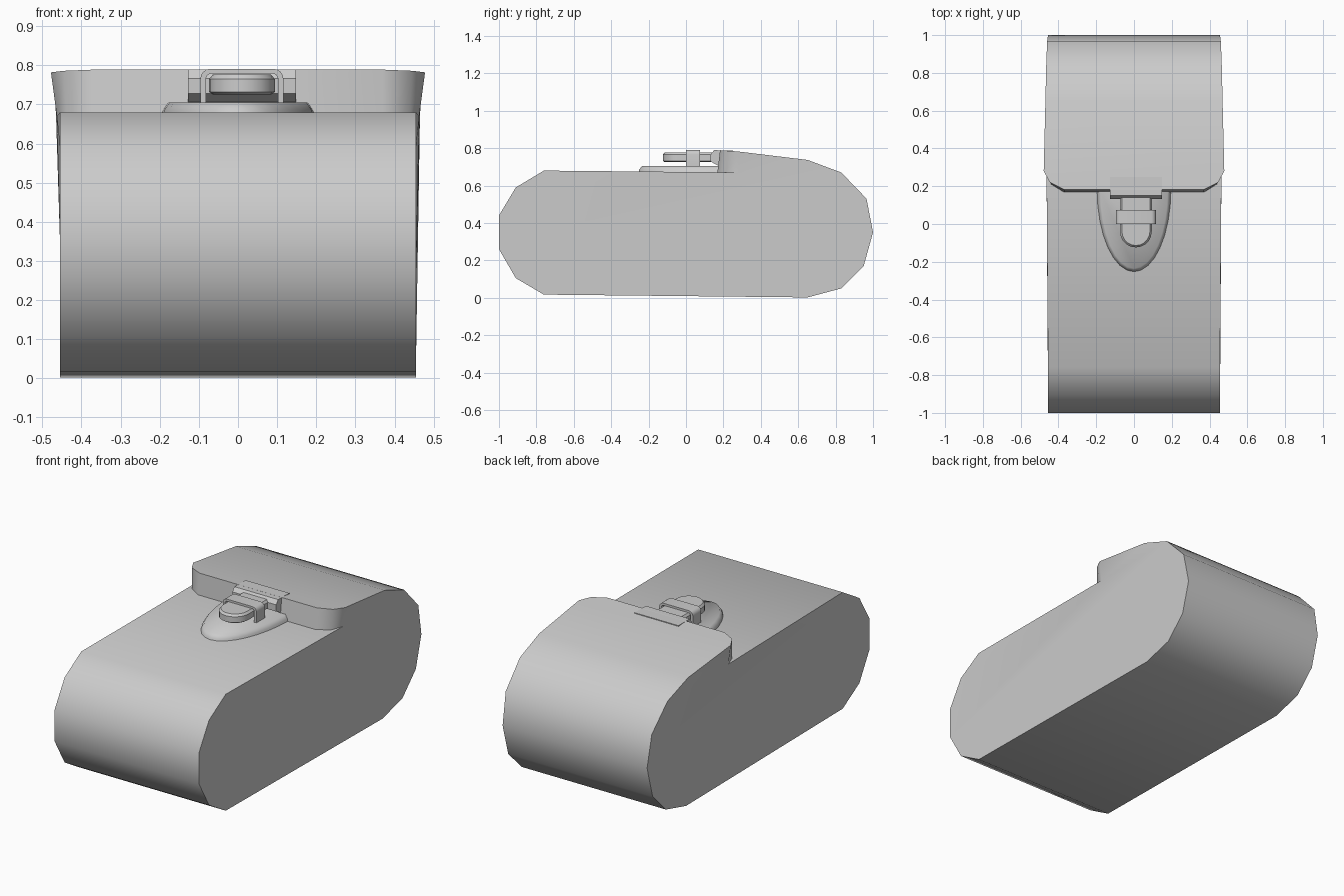
import bpy, bmesh, math

cube = bpy.data.objects.get("Cube")
if cube:
    bpy.data.objects.remove(cube, do_unlink=True)

grey = bpy.data.materials.new("pouch grey")
grey.use_nodes = True
grey.diffuse_color = (0.6, 0.6, 0.6, 1)
grey.node_tree.nodes["Principled BSDF"].inputs["Base Color"].default_value = (0.6, 0.6, 0.6, 1)


def finish(name, bm, angle):
    bmesh.ops.remove_doubles(bm, verts=bm.verts, dist=0.0005)
    bmesh.ops.recalc_face_normals(bm, faces=bm.faces)
    mesh = bpy.data.meshes.new(name)
    bm.to_mesh(mesh)
    bm.free()
    mesh.materials.append(grey)
    obj = bpy.data.objects.new(name, mesh)
    bpy.context.collection.objects.link(obj)
    bpy.ops.object.select_all(action="DESELECT")
    obj.select_set(True)
    bpy.context.view_layer.objects.active = obj
    bpy.ops.object.shade_smooth_by_angle(angle=math.radians(angle))


def add_face(bm, points):
    return bm.faces.new([bm.verts.new(p) for p in points])


def loft(bm, loops):
    """Skin between closed loops of equal length and cap both ends."""
    n = len(loops[0])
    for a, b in zip(loops, loops[1:]):
        for i in range(n):
            j = (i + 1) % n
            add_face(bm, [a[i], a[j], b[j], b[i]])
    add_face(bm, loops[0])
    add_face(bm, loops[-1])


# Pouch body: side profile as (y, z, half width), from the flap seam round to the lid edge
W = 0.455
profile = [(0.28, 0.67, 0.463), (-0.76, 0.68, W), (-0.91, 0.59, W), (-1, 0.44, W),
           (-1, 0.26, W), (-0.91, 0.105, W), (-0.76, 0.017, W), (0.65, 0.002, W),
           (0.83, 0.05, W), (0.95, 0.17, W), (1, 0.35, W), (0.965, 0.53, 0.46),
           (0.83, 0.67, 0.465), (0.65, 0.737, 0.469)]
body = bmesh.new()
for a, b in zip(profile, profile[1:]):
    add_face(body, [(-a[2], a[0], a[1]), (a[2], a[0], a[1]),
                    (b[2], b[0], b[1]), (-b[2], b[0], b[1])])
for s in (-1, 1):
    add_face(body, [(s * w, y, z) for y, z, w in profile])

# Flap lip with clipped front corners, raised above the body
rear = (0.469, 0.65, 0.737)
top = [rear, (0.478, 0.28, 0.782), (0.445, 0.22, 0.786), (0.37, 0.182, 0.789)]
low = [rear, (0.463, 0.28, 0.67), (0.438, 0.21, 0.67), (0.37, 0.168, 0.67)]


def mirrored(points):
    return points + [(-x, y, z) for x, y, z in reversed(points)]


outer, inner = mirrored(top), mirrored(low)
add_face(body, outer)
for i in range(len(outer) - 1):
    if i in (0, len(outer) - 2):
        ring = [outer[i], outer[i + 1], inner[i + 1]] if i == 0 else [outer[i], outer[i + 1], inner[i]]
    else:
        ring = [outer[i], outer[i + 1], inner[i + 1], inner[i]]
    add_face(body, ring)
finish("pouch_body", body, 38)


# Half-oval latch base on the front panel
def half_oval(rx, ry, z):
    return [(rx * math.cos(math.pi * i / 16), 0.18 - ry * math.sin(math.pi * i / 16), z)
            for i in range(17)]


base = bmesh.new()
loft(base, [half_oval(0.197, 0.435, 0.665), half_oval(0.192, 0.43, 0.685), half_oval(0.178, 0.415, 0.705)])
finish("latch_base", base, 60)

# Latch plate bent over the flap edge
CX = 0.01
plate_side = [(0.25, 0.788), (0.15, 0.789), (0.132, 0.766), (0.132, 0.728),
              (0.175, 0.705), (0.25, 0.77)]
plate = bmesh.new()
loft(plate, [[(CX + s * 0.138, y, z) for y, z in plate_side] for s in (-1, 1)])
finish("latch_plate", plate, 30)


# Strap tongue with a rounded end
def tongue_outline(r, z):
    arc = [(CX + r * math.cos(math.pi * i / 10), -0.04 - r * math.sin(math.pi * i / 10), z)
           for i in range(11)]
    return arc + [(CX - r, 0.15, z), (CX + r, 0.15, z)]


tongue = bmesh.new()
loft(tongue, [tongue_outline(0.075, 0.726), tongue_outline(0.084, 0.732),
              tongue_outline(0.084, 0.765), tongue_outline(0.074, 0.777)])
finish("latch_tongue", tongue, 35)


# Bracket arching over the tongue
def arch(w, h, r):
    right = [(w, 0.695)] + [(w - r + r * math.cos(math.pi * i / 8),
                             h - r + r * math.sin(math.pi * i / 8)) for i in range(5)]
    return right + [(-x, z) for x, z in reversed(right)]


section = list(zip(arch(0.106, 0.791, 0.025), arch(0.092, 0.779, 0.014)))
bracket = bmesh.new()
loops = [[(CX + o[0], 0, o[1]), (CX + o[0], 0.075, o[1]),
          (CX + i[0], 0.075, i[1]), (CX + i[0], 0, i[1])] for o, i in section]
loft(bracket, loops)
finish("latch_bracket", bracket, 35)
